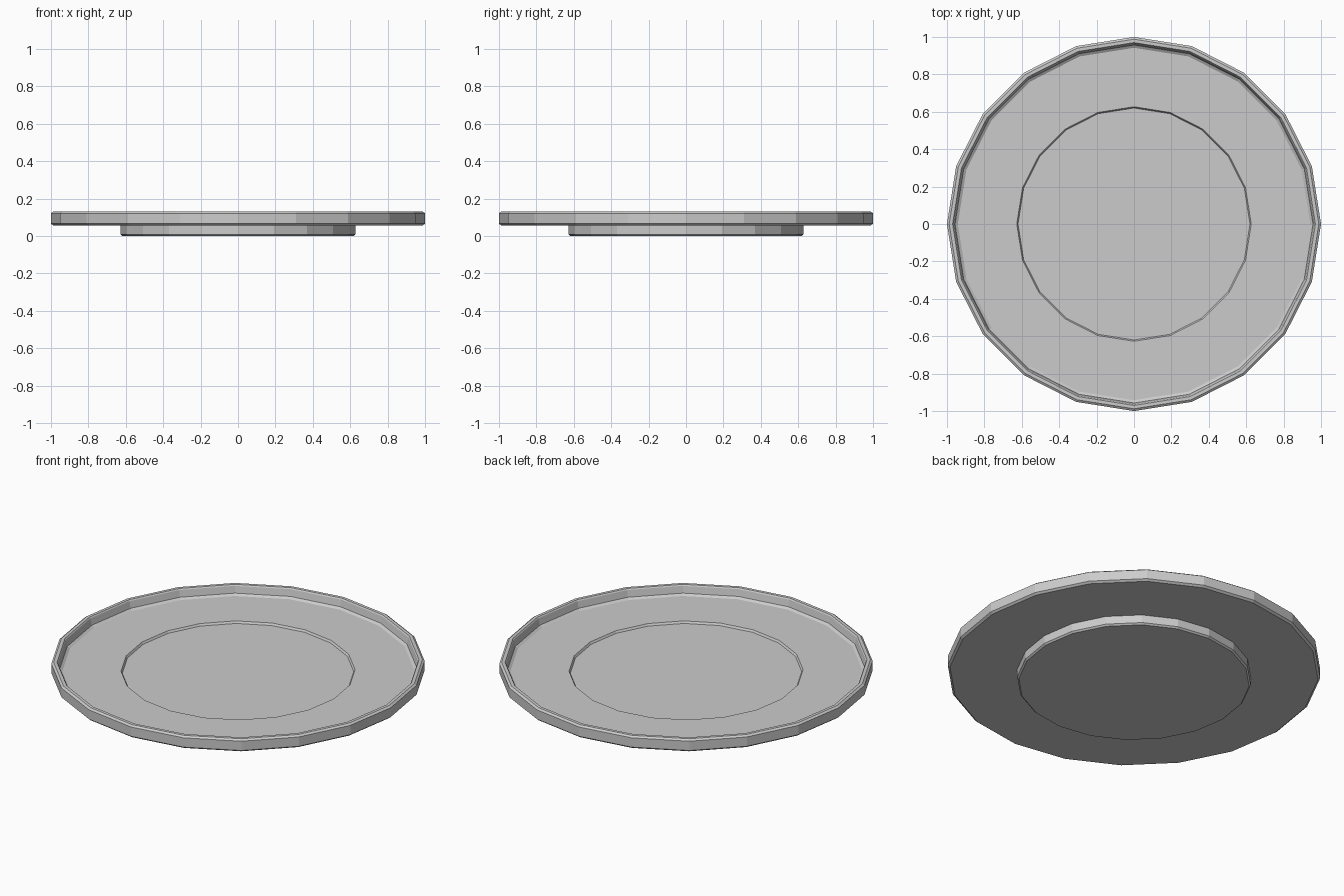
import bpy, bmesh, math

if "Cube" in bpy.data.objects:
    bpy.data.objects.remove(bpy.data.objects["Cube"])

SIDES = 20

# Cross-section (radius, height): from recessed centre, over the rim, to the foot
PROFILE = [
    (0.620, 0.062), (0.627, 0.074),                    # shallow centre recess
    (0.942, 0.074), (0.957, 0.084), (0.965, 0.123),    # floor, fillet, inner wall
    (0.970, 0.130), (0.988, 0.130), (1.000, 0.121),    # rounded rim top
    (1.000, 0.066), (0.988, 0.056),                    # outer wall
    (0.627, 0.056), (0.627, 0.009), (0.618, 0.000),    # underside and foot
]


def lathe(name, profile):
    bm = bmesh.new()
    rings = []
    for r, z in profile:
        rings.append([bm.verts.new((r * math.cos(2 * math.pi * i / SIDES),
                                    r * math.sin(2 * math.pi * i / SIDES), z))
                      for i in range(SIDES)])
    for a, b in zip(rings, rings[1:]):
        for i in range(SIDES):
            j = (i + 1) % SIDES
            bm.faces.new((a[i], a[j], b[j], b[i]))
    bm.faces.new(rings[0])
    bm.faces.new(rings[-1])
    bmesh.ops.recalc_face_normals(bm, faces=bm.faces)
    mesh = bpy.data.meshes.new(name)
    bm.to_mesh(mesh)
    bm.free()
    obj = bpy.data.objects.new(name, mesh)
    bpy.context.collection.objects.link(obj)
    return obj


# Plate with raised rim and round foot
lathe("plate", PROFILE)
